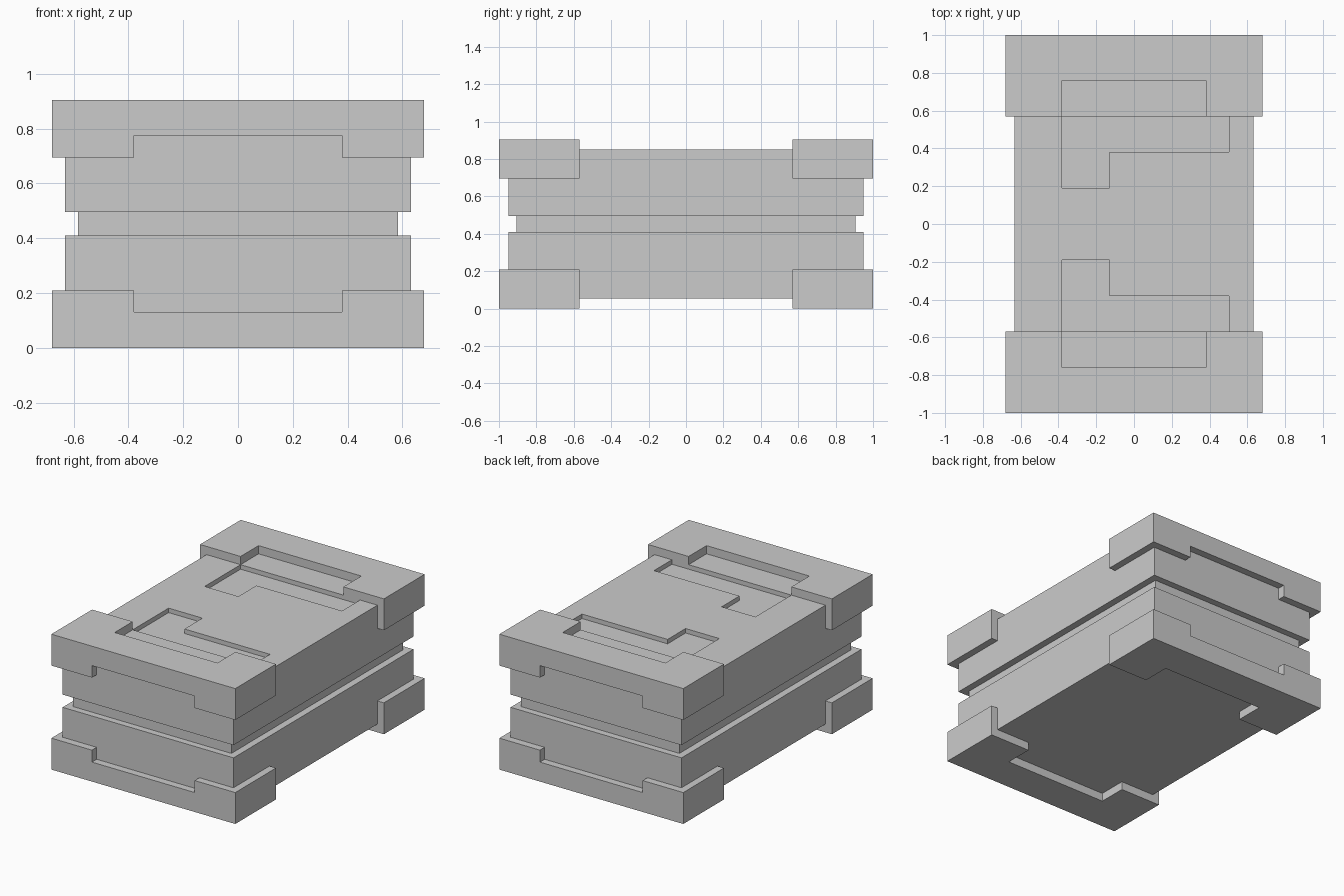
import bpy, bmesh

if "Cube" in bpy.data.objects:
    bpy.data.objects.remove(bpy.data.objects["Cube"])

MID = 0.4525            # half of the total height; mirror plane for top/bottom


def prism(name, points, z0, z1):
    """Extrude a plan outline from z0 to z1; object origin sits at the crate centre."""
    bm = bmesh.new()
    face = bm.faces.new([bm.verts.new((x, y, z0 - MID)) for x, y in points])
    new = bmesh.ops.extrude_face_region(bm, geom=[face])["geom"]
    bmesh.ops.translate(bm, vec=(0, 0, z1 - z0),
                        verts=[v for v in new if isinstance(v, bmesh.types.BMVert)])
    bmesh.ops.recalc_face_normals(bm, faces=bm.faces[:])
    mesh = bpy.data.meshes.new(name)
    bm.to_mesh(mesh)
    bm.free()
    ob = bpy.data.objects.new(name, mesh)
    ob.location.z = MID
    bpy.context.collection.objects.link(ob)
    return ob


def box(name, x0, x1, y0, y1, z0, z1):
    return prism(name, [(x0, y0), (x1, y0), (x1, y1), (x0, y1)], z0, z1)


def apply(ob, mod):
    bpy.context.view_layer.objects.active = ob
    bpy.ops.object.modifier_apply(modifier=mod.name)


def cut(ob, cutter):
    cutter.hide_render = True
    mod = ob.modifiers.new("cut", 'BOOLEAN')
    mod.operation = 'DIFFERENCE'
    mod.solver = 'EXACT'
    mod.object = cutter
    apply(ob, mod)
    bpy.data.objects.remove(cutter)


def mirror(ob, *axes):
    mod = ob.modifiers.new("mirror", 'MIRROR')
    mod.use_axis = [a in axes for a in "xyz"]
    mod.use_mirror_merge = False
    apply(ob, mod)


# Inset seam between the two halves
box("seam_core", -0.585, 0.585, -0.905, 0.905, 0.40, 0.505)

# Crate base and lid
box("crate_base", -0.632, 0.632, -0.95, 0.95, 0.055, 0.41)
lid = box("crate_lid", -0.632, 0.632, -0.95, 0.95, 0.495, 0.85)

# Shallow L-shaped recesses in the lid
for s in (1, -1):
    outline = [(-0.38, 0.57), (-0.38, 0.19), (-0.13, 0.19),
               (-0.13, 0.38), (0.503, 0.38), (0.503, 0.57)]
    cut(lid, prism("recess_cutter", [(x, s * y) for x, y in outline], 0.82, 1.0))

# End caps: notched on the top and on the outer face, repeated at all four ends
cap = box("end_caps", -0.68, 0.68, 0.57, 1.0, 0.695, 0.905)
cut(cap, box("top_notch_cutter", -0.38, 0.38, 0.4, 0.76, 0.5, 1.1))
cut(cap, box("face_notch_cutter", -0.38, 0.38, 0.4, 1.2, 0.5, 0.775))
mirror(cap, "y", "z")
